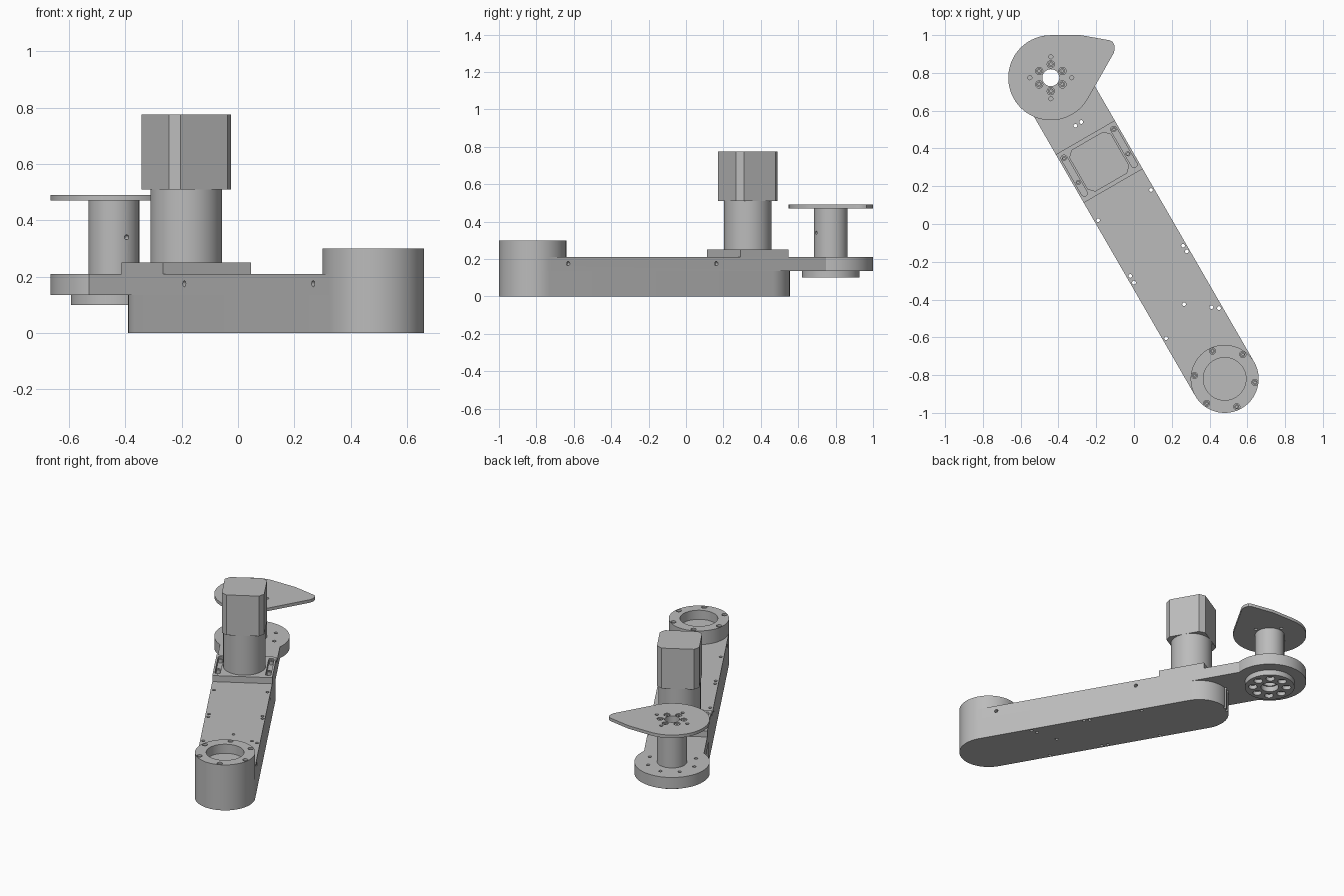
import bpy, bmesh
from math import sin, cos, radians, pi
from mathutils import Matrix, Vector

cube = bpy.data.objects.get("Cube")
if cube:
    bpy.data.objects.remove(cube, do_unlink=True)

grey = bpy.data.materials.new("machined_grey")
grey.use_nodes = True
grey.diffuse_color = (0.5, 0.5, 0.5, 1)
grey.node_tree.nodes["Principled BSDF"].inputs["Base Color"].default_value = (0.5, 0.5, 0.5, 1)

# The arm runs along local x, starting at the base axis
ARM = Matrix.Translation((0.48, -0.82, 0)) @ Matrix.Rotation(radians(120), 4, 'Z')
REACH, BODY_END, MOTOR = 1.841, 1.38, 1.328
HALF, DISC = 0.18, 0.225
TIP = ARM @ Matrix.Translation((REACH, 0, 0))
HEAD = Matrix.Translation(TIP.to_translation())


def arc(x, y, r, a0, a1, n=48):
    return [(x + r * cos(radians(a0 + (a1 - a0) * i / n)),
             y + r * sin(radians(a0 + (a1 - a0) * i / n))) for i in range(n + 1)]


def circle(x, y, r, n=64):
    return arc(x, y, r, 0, 360, n)[:-1]


def ring(count, radius, start=0):
    return [(radius * cos(radians(start) + 2 * pi * i / count),
             radius * sin(radians(start) + 2 * pi * i / count)) for i in range(count)]


def stadium(x0, x1, y, r, n=32):
    return arc(x0, y, r, 90, 270, n) + arc(x1, y, r, -90, 90, n)


def fill(bm, outline, z0, z1, matrix):
    low = [bm.verts.new(matrix @ Vector((x, y, z0))) for x, y in outline]
    top = [bm.verts.new(matrix @ Vector((x, y, z1))) for x, y in outline]
    bm.faces.new(low[::-1])
    bm.faces.new(top)
    for i in range(len(low)):
        j = (i + 1) % len(low)
        bm.faces.new((low[i], low[j], top[j], top[i]))


def solid(name, prisms):
    """Make one object from (outline, z0, z1, matrix) prisms."""
    bm = bmesh.new()
    for p in prisms:
        fill(bm, *p)
    bmesh.ops.recalc_face_normals(bm, faces=bm.faces)
    mesh = bpy.data.meshes.new(name)
    bm.to_mesh(mesh)
    bm.free()
    mesh.materials.append(grey)
    ob = bpy.data.objects.new(name, mesh)
    bpy.context.collection.objects.link(ob)
    return ob


def part(name, prisms, cuts=()):
    """Make a part, drill its cuts and shade it."""
    ob = solid(name, prisms)
    if cuts:
        tool = solid("cutter", cuts)
        mod = ob.modifiers.new("holes", 'BOOLEAN')
        mod.operation, mod.solver, mod.object = 'DIFFERENCE', 'EXACT', tool
        graph = bpy.context.evaluated_depsgraph_get()
        mesh = bpy.data.meshes.new_from_object(ob.evaluated_get(graph))
        ob.modifiers.clear()
        ob.data = mesh
        bpy.data.objects.remove(tool, do_unlink=True)
    bpy.ops.object.select_all(action='DESELECT')
    ob.select_set(True)
    bpy.context.view_layer.objects.active = ob
    bpy.ops.object.shade_smooth_by_angle(angle=radians(30))
    return ob


def drill(spots, r, z0, z1, matrix, n=16):
    return [(circle(x, y, r, n), z0, z1, matrix) for x, y in spots]


def screws(name, spots, z0, z1, r, matrix):
    # Socket heads with a hexagonal recess
    part(name, drill(spots, r, z0, z1, matrix),
         drill(spots, r * 0.5, z1 - 0.008, z1 + 0.01, matrix, 6))


# Small drilled holes along the arm, in world coordinates
spots = [(-0.31, 0.52), (-0.28, 0.54), (0.09, 0.18), (-0.19, 0.02), (0.26, -0.115),
         (0.28, -0.145), (-0.02, -0.275), (0, -0.31), (0.265, -0.425),
         (0.41, -0.44), (0.45, -0.445), (0.17, -0.605)]
flat = Matrix.Identity(4)

# Arm: lower body and upper plate that ends in the round head
part("arm_body", [(stadium(0, BODY_END, 0, HALF), 0, 0.135, ARM)],
     drill(spots, 0.01, -0.02, 0.15, flat))

plate = arc(0, 0, HALF, 90, 270) + arc(REACH, 0, DISC, -126.87, 126.87, 72)
side = []
for x in (0.115, 1.03):
    for y in (-HALF, HALF):
        m = ARM @ Matrix.Translation((x, y, 0.175)) @ Matrix.Rotation(pi / 2, 4, 'X')
        side.append((circle(0, 0, 0.011, 16), -0.025, 0.025, m))
part("arm_plate", [(plate, 0.135, 0.21, ARM)],
     drill(spots, 0.01, 0.12, 0.22, flat) + side
     + drill([(0, 0)], 0.045, 0.12, 0.22, TIP, 48)
     + drill(ring(8, 0.15, 22.5), 0.011, 0.185, 0.22, TIP))

# Base collar with a recessed bore and six screws
collar = ring(6, 0.161, 53.5 - 120)
part("base_collar", [(circle(0, 0, HALF, 96), 0.21, 0.30, ARM)],
     drill([(0, 0)], 0.113, 0.24, 0.32, ARM, 64)
     + drill(collar, 0.0165, 0.275, 0.32, ARM))
screws("collar_screws", collar, 0.27, 0.29, 0.013, ARM)

# Motor mount with two adjusting slots
mount = [(MOTOR - 0.148, -HALF), (MOTOR + 0.148, -HALF),
         (MOTOR + 0.148, HALF), (MOTOR - 0.148, HALF)]
part("motor_mount", [(mount, 0.21, 0.25, ARM)],
     [(stadium(MOTOR - 0.105, MOTOR + 0.11, y, 0.016, 10), 0.22, 0.27, ARM)
      for y in (-0.152, 0.152)])
screws("mount_screws", [(MOTOR + x, y) for x in (-0.04, 0.108) for y in (-0.152, 0.152)],
       0.215, 0.243, 0.013, ARM)

# Motor: round gearbox below, square housing with cut corners above
part("motor_gearbox", [(circle(MOTOR, 0, 0.127), 0.25, 0.51, ARM)])
h, k = 0.127, 0.097
corners = [(h, -k), (h, k), (k, h), (-k, h), (-h, k), (-h, -k), (-k, -h), (k, -h)]
part("motor_housing", [([(MOTOR + x, y) for x, y in corners], 0.51, 0.775, ARM)])

# Output hub under the head
part("output_hub", [(circle(0, 0, 0.153, 80), 0.10, 0.135, TIP)],
     drill([(0, 0)], 0.054, 0.08, 0.15, TIP, 48)
     + drill(ring(8, 0.104, 22.5), 0.027, 0.08, 0.125, TIP, 24))

# Hollow post with a set screw hole
across = TIP @ Matrix.Translation((0, 0, 0.34)) @ Matrix.Rotation(pi / 2, 4, 'Y')
part("output_post", [(circle(0, 0, 0.09), 0.21, 0.47, TIP)],
     drill([(0, 0)], 0.045, 0.19, 0.49, TIP, 48)
     + drill([(0, 0)], 0.009, -0.1, -0.065, across))

# Cam plate: round with a pointed, rounded lobe
lobe = [(0.333, 0.13), (0.338, 0.15), (0.336, 0.172), (0.328, 0.19), (0.312, 0.198),
        (0.24, 0.211), (0.16, DISC)]
bolts = ring(6, 0.071, 30)
part("cam_plate", [(arc(0, 0, DISC, 90, 330, 72) + lobe, 0.47, 0.49, HEAD)],
     drill([(0, 0)], 0.045, 0.45, 0.51, HEAD, 48)
     + drill(bolts, 0.0195, 0.474, 0.51, HEAD)
     + drill(ring(4, 0.111), 0.011, 0.45, 0.51, HEAD))
screws("cam_screws", bolts, 0.472, 0.486, 0.015, HEAD)
